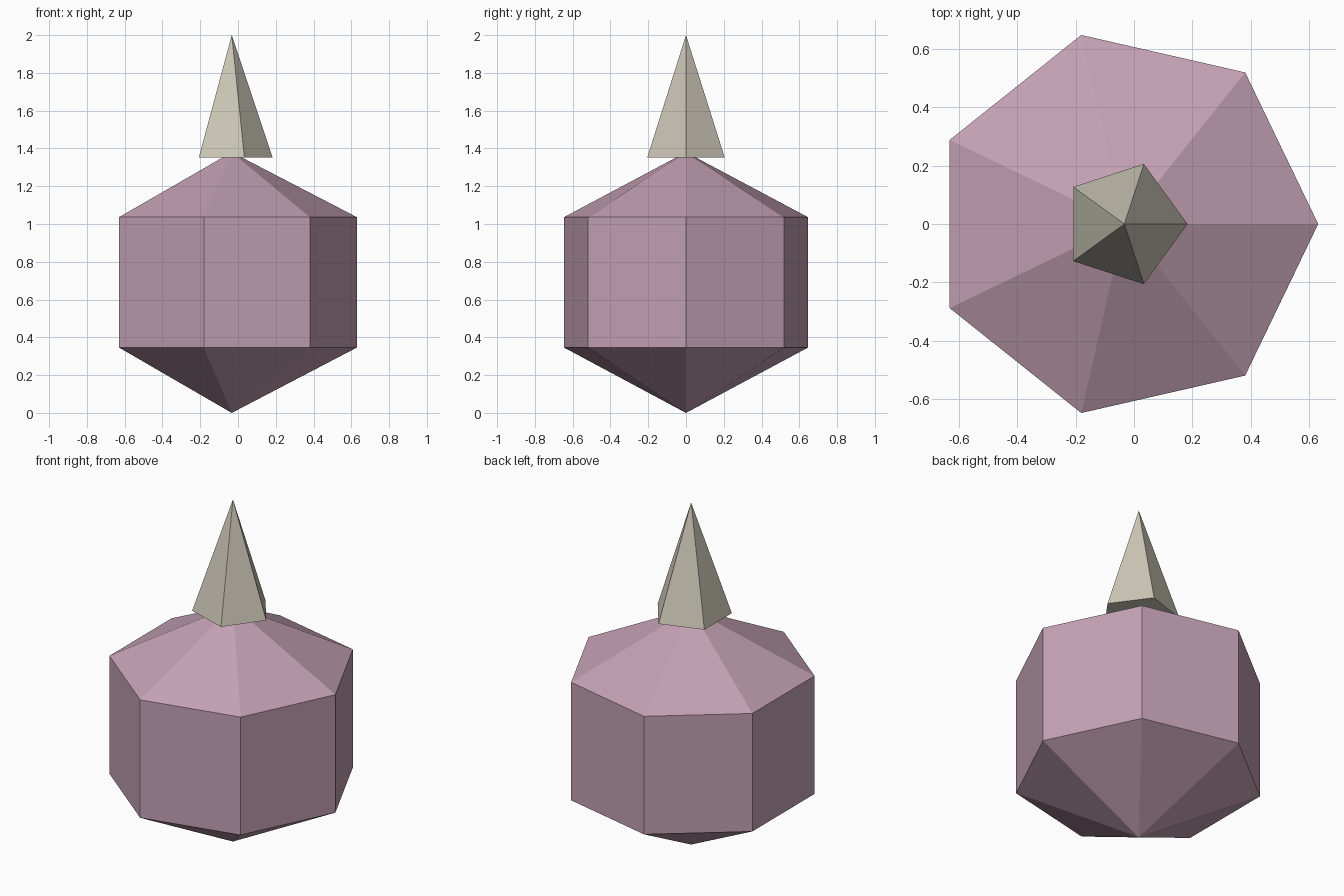
import bpy
import bmesh
from math import cos, sin, tau

default = bpy.data.objects.get("Cube")
if default:
    bpy.data.objects.remove(default, do_unlink=True)

AXIS_X = -0.033  # shared vertical axis of both parts


def make_material(name, rgb):
    mat = bpy.data.materials.new(name)
    mat.use_nodes = True
    color = (*rgb, 1.0)
    mat.diffuse_color = color
    mat.node_tree.nodes["Principled BSDF"].inputs["Base Color"].default_value = color
    return mat


def lathe(name, sides, profile, mat):
    """Flat-sided solid from (radius, z) points; zero radius makes a tip."""
    bm = bmesh.new()
    rings = []
    for radius, z in profile:
        count = sides if radius else 1
        rings.append([bm.verts.new((radius * cos(tau * i / sides),
                                    radius * sin(tau * i / sides), z))
                      for i in range(count)])
    for low, high in zip(rings, rings[1:]):
        for i in range(sides):
            j = (i + 1) % sides
            corners = [low[i % len(low)], low[j % len(low)],
                       high[j % len(high)], high[i % len(high)]]
            bm.faces.new(list(dict.fromkeys(corners)))
    # Close any open end
    for ring in (rings[0], rings[-1]):
        if len(ring) > 1:
            bm.faces.new(ring)
    bmesh.ops.recalc_face_normals(bm, faces=bm.faces)
    mesh = bpy.data.meshes.new(name)
    bm.to_mesh(mesh)
    bm.free()
    mesh.materials.append(mat)
    obj = bpy.data.objects.new(name, mesh)
    obj.location.x = AXIS_X
    bpy.context.collection.objects.link(obj)
    return obj


mauve = make_material("dusty mauve", (0.55, 0.355, 0.455))
stone = make_material("pale stone", (0.60, 0.565, 0.47))

# Seven-sided body with pointed underside and roof
lathe("body", 7, [(0, 0), (0.663, 0.346), (0.663, 1.036), (0, 1.38)], mauve)

# Five-sided spike standing over the roof tip
lathe("spike", 5, [(0.216, 1.351), (0, 2.0)], stone)
